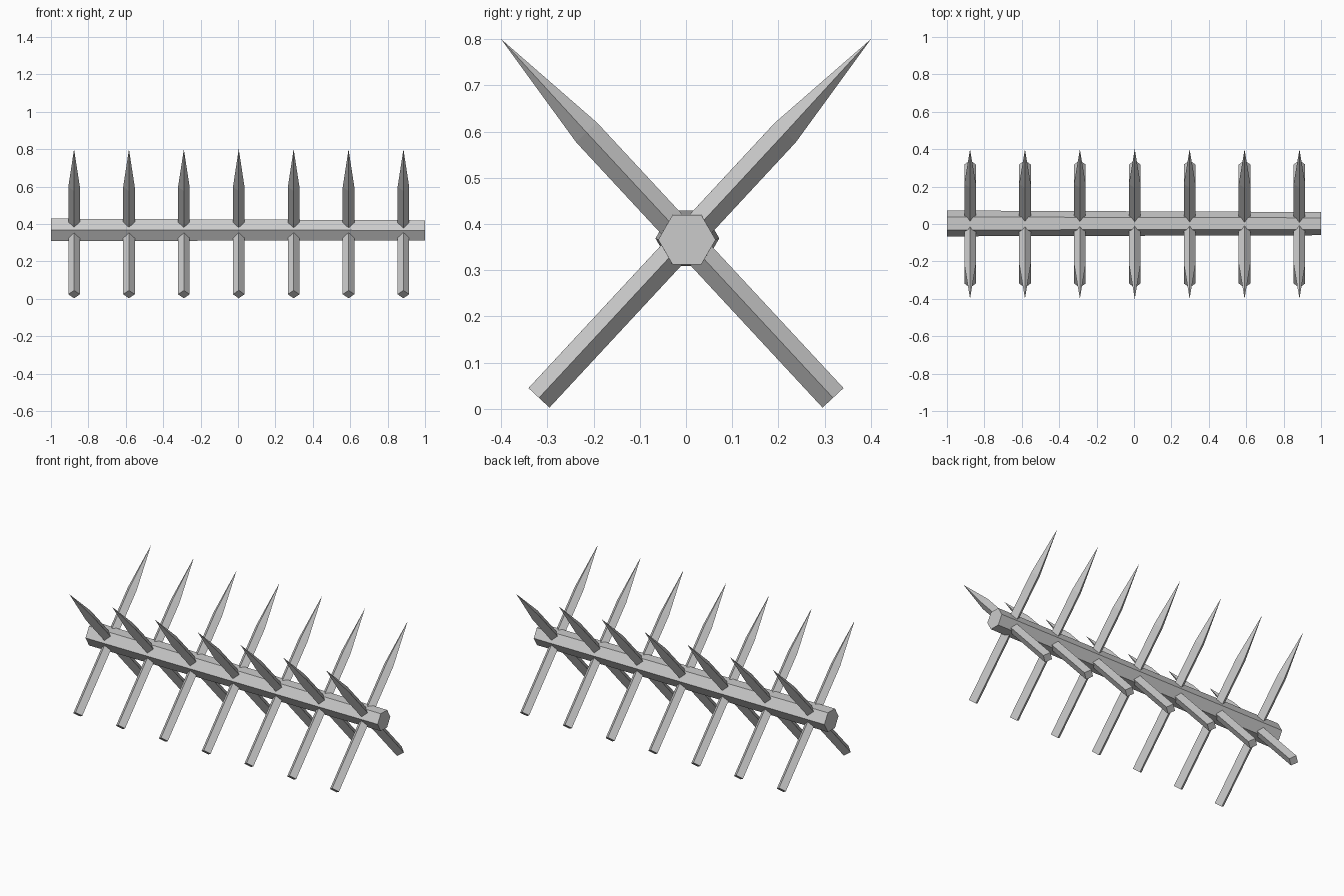
import bpy
import bmesh
from math import cos, sin, pi
from mathutils import Vector

if "Cube" in bpy.data.objects:
    bpy.data.objects.remove(bpy.data.objects["Cube"], do_unlink=True)

grey = bpy.data.materials.new("weathered_grey")
grey.use_nodes = True
GREY = (0.6, 0.6, 0.6, 1)
grey.diffuse_color = GREY
grey.node_tree.nodes["Principled BSDF"].inputs["Base Color"].default_value = GREY


def make_post(name, stations, side, sides, tip=None):
    """Loft flat polygon rings through (centre, radius) stations, with an optional point."""
    bm = bmesh.new()
    axis = (stations[-1][0] - stations[0][0]).normalized()
    up = axis.cross(side)
    rings = []
    for centre, radius in stations:
        angles = [2 * pi * i / sides for i in range(sides)]
        rings.append([bm.verts.new(centre + radius * (side * cos(a) + up * sin(a))) for a in angles])
    for low, high in zip(rings, rings[1:]):
        for i in range(sides):
            j = (i + 1) % sides
            bm.faces.new((low[i], low[j], high[j], high[i]))
    bm.faces.new(rings[0])
    if tip:
        point = bm.verts.new(tip)
        for i in range(sides):
            bm.faces.new((rings[-1][i], rings[-1][(i + 1) % sides], point))
    else:
        bm.faces.new(rings[-1])
    bmesh.ops.recalc_face_normals(bm, faces=bm.faces)
    mesh = bpy.data.meshes.new(name)
    bm.to_mesh(mesh)
    bm.free()
    mesh.materials.append(grey)
    obj = bpy.data.objects.new(name, mesh)
    bpy.context.collection.objects.link(obj)
    return obj


# Six-sided log, slightly thinner toward one end
make_post("log_beam",
          [(Vector((-1, 0.003, 0.369)), 0.069), (Vector((1, 0.002, 0.366)), 0.062)],
          Vector((0, 1, 0)), 6)

# Crossed pairs of square stakes sharpened at the top
for n in range(7):
    x = 0.004 + 0.2935 * (n - 3)
    for lean, label in ((1, "back"), (-1, "front")):
        foot = Vector((x, -0.318 * lean, 0.024))
        shoulder = Vector((x, 0.215 * lean, 0.598))
        make_post(f"{label}_stake_{n + 1}", [(foot, 0.031), (shoulder, 0.031)],
                  Vector((1, 0, 0)), 4, Vector((x, 0.4 * lean, 0.8)))
